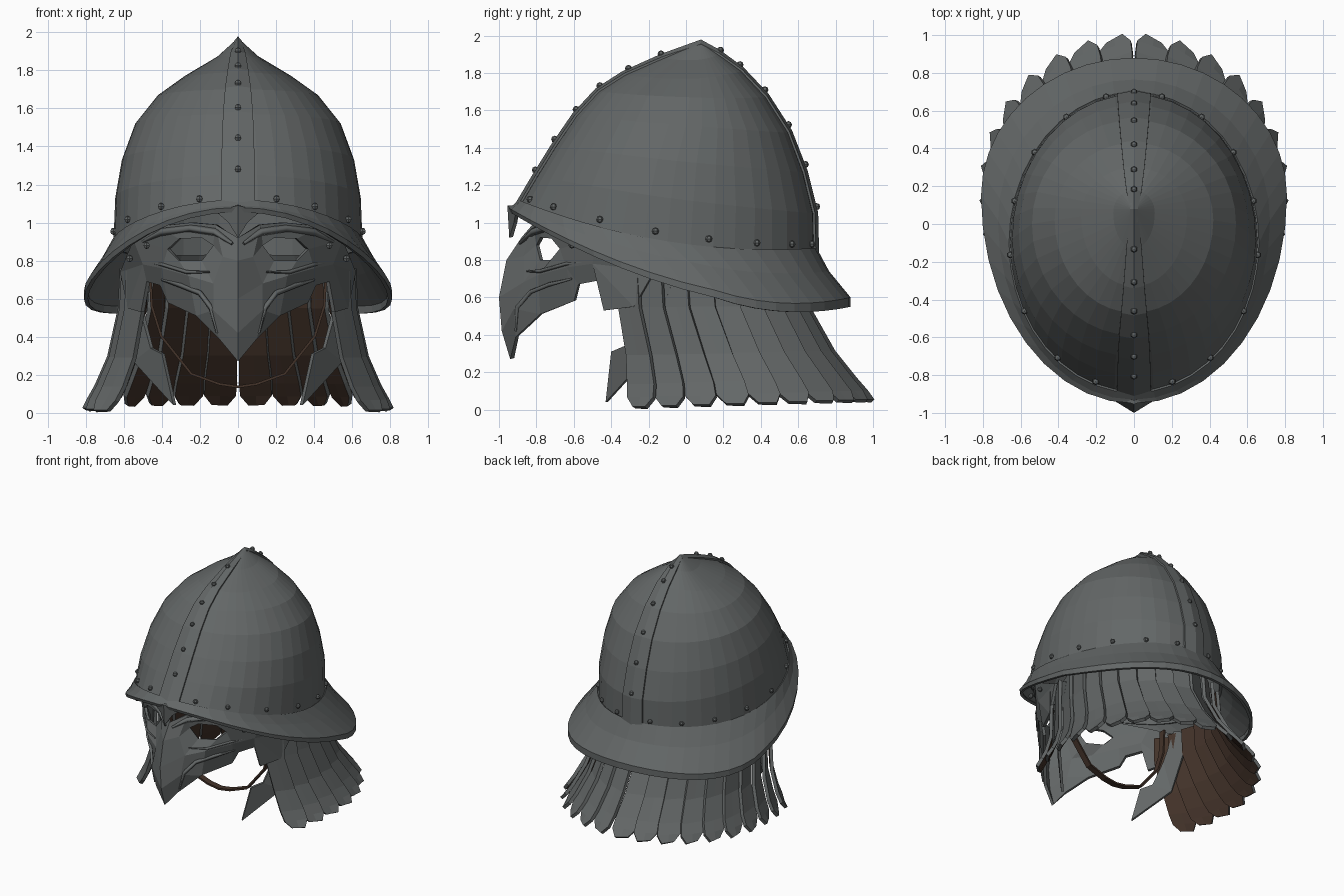
import bpy, bmesh, math
from mathutils import Vector

cube = bpy.data.objects.get("Cube")
if cube:
    bpy.data.objects.remove(cube)


def material(name, rgb):
    m = bpy.data.materials.new(name)
    m.use_nodes = True
    m.diffuse_color = (*rgb, 1)
    bsdf = m.node_tree.nodes["Principled BSDF"]
    bsdf.inputs["Base Color"].default_value = (*rgb, 1)
    bsdf.inputs["Roughness"].default_value = 0.7
    return m


STEEL = material("dark steel", (0.125, 0.135, 0.135))
LEATHER = material("brown leather", (0.055, 0.032, 0.022))


def sheet(name, verts, faces, thick, mats=(STEEL,), mirror=False):
    """Flat-shaded sheet facing outward, thickened inward; rear takes the last material."""
    bm = bmesh.new()
    vs = [bm.verts.new(v) for v in verts]
    for f in faces:
        bm.faces.new([vs[i] for i in f])
    bmesh.ops.recalc_face_normals(bm, faces=bm.faces)
    centre = Vector((0, 0, 0.6))
    facing = sum(f.normal.dot(f.calc_center_median() - centre) * f.calc_area() for f in bm.faces)
    if facing < 0:
        bmesh.ops.reverse_faces(bm, faces=bm.faces)
    me = bpy.data.meshes.new(name)
    bm.to_mesh(me)
    bm.free()
    for m in mats:
        me.materials.append(m)
    ob = bpy.data.objects.new(name, me)
    bpy.context.collection.objects.link(ob)
    if mirror:
        ob.modifiers.new("mirror", "MIRROR").merge_threshold = 0.002
    sol = ob.modifiers.new("thickness", "SOLIDIFY")
    sol.thickness, sol.offset = thick, -1
    sol.material_offset = len(mats) - 1
    return ob


def strips(rows, cols, closed=False):
    """Quad faces for a grid of rows x cols vertices."""
    last = cols if closed else cols - 1
    return [(r * cols + c, r * cols + (c + 1) % cols, (r + 1) * cols + (c + 1) % cols, (r + 1) * cols + c)
            for r in range(rows - 1) for c in range(last)]


def ring(row, a):
    """Point on an egg-shaped tilted ring; angle 0 is the front."""
    yf, zf, ym, xs, zs, yb, zb = row
    c = -math.cos(a)
    y = ym + c * ((yb - ym) if c > 0 else (ym - yf))
    return Vector((xs * math.sin(a), y, zs + (zb - zf) / 2 * c + ((zf + zb) / 2 - zs) * c * c))


# Rows: front y, front z, middle y, half width, middle z, back y, back z
SKULL = [
    (-.89, 1.10, -.1, .655, .88, .69, .83),
    (-.80, 1.25, -.08, .645, 1.13, .685, 1.05),
    (-.70, 1.41, -.05, .61, 1.33, .63, 1.27),
    (-.59, 1.57, 0, .54, 1.52, .55, 1.48),
    (-.47, 1.70, .02, .42, 1.67, .43, 1.67),
    (-.33, 1.79, .04, .28, 1.77, .30, 1.81),
    (-.13, 1.88, .06, .11, 1.87, .18, 1.90),
]
BRIM = [
    (-.893, 1.12, -.1, .662, .90, .698, .865),
    (-.93, 1.09, .02, .72, .79, .765, .74),
    (-.95, 1.08, .15, .81, .64, .88, .60),
    (-.94, 1.055, .15, .81, .60, .88, .55),
]
APEX = Vector((0, .08, 1.97))
SEG = 40
TURN = [2 * math.pi * i / SEG for i in range(SEG)]

# Skull bowl and flared brim
bowl = [ring(r, a) for r in SKULL for a in TURN] + [APEX]
top = (len(SKULL) - 1) * SEG
sheet("skull_bowl", bowl, strips(len(SKULL), SEG, True)
      + [(top + i, top + (i + 1) % SEG, len(bowl) - 1) for i in range(SEG)], .02)
sheet("flared_brim", [ring(r, a) for r in BRIM for a in TURN], strips(len(BRIM), SEG, True), .022)

# Raised comb running from brow over the apex to the nape
spine = [(r, 0) for r in SKULL] + [None] + [(r, math.pi) for r in reversed(SKULL)]
comb = []
for s in spine:
    for side, lift in ((-1, 0), (-1, .012), (0, .022), (1, .012), (1, 0)):
        if s is None:
            p = APEX + Vector((side * .02, 0, -abs(side) * .02))
            n = Vector((0, 0, .4))
        else:
            row, base = s
            turn = math.asin((.03 + row[3] * .09) / row[3]) * side
            p = ring(row, turn if base == 0 else base - turn)
            n = Vector((0, p.y - .05, (p.z - .9) * .8)).normalized()
        comb.append(p + n * lift)
sheet("crest_comb", comb, strips(len(spine), 5), .012)


# Rivets
def rivet(p, size=.019):
    bpy.ops.mesh.primitive_uv_sphere_add(segments=6, ring_count=4, radius=size, location=p)
    ob = bpy.context.object
    ob.name = "rivet"
    ob.data.materials.append(STEEL)


def blend(r, s, t):
    return [u + (v - u) * t for u, v in zip(r, s)]


for base in (0, math.pi):
    for r, s in zip(SKULL[1:], SKULL[2:] + [None]):
        p = ring(blend(r, s, .15) if s else r, base)
        rivet(p + Vector((0, p.y, p.z - 1)).normalized() * .022)
band = blend(SKULL[0], SKULL[1], .25)
for deg in (18, 38, 62, 85, 106, 127, 147, 167):
    for side in (-1, 1):
        p = ring(band, math.radians(deg) * side)
        rivet(p + Vector((p.x, p.y, 0)).normalized() * .005)
for side in (-1, 1):
    rivet((side * .48, -.61, .88))
    rivet((side * .57, -.4, .81))

# Neck guard of overlapping lames: height, radius, centre y, half width
LAME = [(.76, .60, .02, .064), (.55, .61, .03, .07), (.3, .665, .11, .078),
        (.15, .73, .16, .088), (.08, .77, .18, .085), (.03, .80, .19, .045)]
for i in range(10):
    a = math.radians(7.5 + 12.9 * i)
    # past the ears the guard runs a little straighter forward
    bend = a if a < math.pi / 2 else math.pi / 2 + (a - math.pi / 2) * .75
    out = Vector((math.sin(bend), math.cos(bend), 0))
    along = Vector((math.cos(bend), -math.sin(bend), 0))
    verts = []
    for z, r, cy, w in LAME:
        lift = .035 * math.cos(a) * (.76 - z)
        for s in (-1, 0, 1):
            place = Vector((math.sin(bend) * r, math.cos(a) * r + cy, z + lift))
            verts.append(place + along * (s * w) - out * (s * .018))
    sheet("neck_lame", verts, strips(len(LAME), 3), .025, (STEEL, LEATHER), True)

# Beaked face mask, one half
MASK = {
    "a0": (0, -.88, .92), "a1": (0, -.96, .80), "a2": (0, -1, .60), "a3": (0, -.985, .42), "a4": (0, -.94, .27),
    "t1": (.12, -.82, .99), "t2": (.25, -.76, 1.0), "t3": (.43, -.64, .98), "t4": (.55, -.48, .91),
    "t5": (.62, -.17, .74),
    "b1": (.08, -.87, .82), "b2": (.13, -.87, .68), "b3": (.13, -.92, .54), "b4": (.10, -.91, .39),
    "c1": (.26, -.79, .72), "c2": (.40, -.64, .76), "c3": (.50, -.5, .78),
    "l1": (.22, -.78, .51), "l2": (.37, -.60, .58), "l3": (.41, -.575, .67), "l4": (.48, -.47, .69),
    "l5": (.51, -.44, .53), "l6": (.58, -.28, .55),
    "e0": (.13, -.80, .88), "e1": (.19, -.78, .92), "e2": (.31, -.72, .915), "e3": (.37, -.675, .86),
    "e4": (.31, -.72, .80), "e5": (.19, -.78, .80),
}
PANELS = """a0 a1 b1 t1,a1 a2 b2 b1,a2 a3 b3 b2,a3 a4 b4 b3,t1 b1 e0,t1 e0 e1 t2,t2 e1 e2 t3,
t3 e2 e3 t4,b1 b2 e5 e0,b2 c1 e4 e5,c1 c2 e3 e4,c2 c3 t4 e3,b2 b3 l1 c1,b3 b4 l1,
c1 l1 l2 c2,c2 l2 l3,c2 l3 l4 c3,c3 l4 l5 l6,c3 l6 t5,c3 t5 t4"""
keys = list(MASK)
sheet("beaked_mask", MASK.values(),
      [[keys.index(k) for k in f.split()] for f in PANELS.split(",")], .022, mirror=True)


# Raised ridges on the mask
def ridge(name, pts, radius):
    for side in (-1, 1):
        cu = bpy.data.curves.new(name, "CURVE")
        cu.dimensions = "3D"
        cu.bevel_depth, cu.bevel_resolution, cu.use_fill_caps = radius, 0, True
        sp = cu.splines.new("POLY")
        sp.points.add(len(pts) - 1)
        for i, (x, y, z) in enumerate(pts):
            sp.points[i].co = (x * side, y, z, 1)
            sp.points[i].radius = .45 if i in (0, len(pts) - 1) else 1
        cu.materials.append(STEEL)
        bpy.context.collection.objects.link(bpy.data.objects.new(name, cu))


ridge("brow_ridge", [(.03, -.89, .89), (.12, -.82, .95), (.25, -.755, .97), (.40, -.66, .95), (.50, -.53, .90)], .02)
ridge("beak_ridge", [(.11, -.91, .42), (.14, -.90, .55), (.20, -.83, .63), (.30, -.73, .67), (.40, -.61, .70)], .014)
ridge("cheek_ridge", [(.15, -.85, .74), (.27, -.78, .74), (.40, -.64, .78), (.50, -.49, .79)], .01)

# Pointed nasal hook under the front of the brim
sheet("nasal_hook", [(0, -.955, 1.09), (.12, -.91, 1.06), (.05, -.92, 1.0), (0, -.945, .92)],
      [(0, 1, 2, 3)], .02, mirror=True)

# Angled cheek plates
sheet("cheek_plate", [(.57, -.21, .78), (.51, -.26, .52), (.46, -.33, .34), (.40, -.40, .31),
                      (.34, -.43, .04), (.55, -.22, .27), (.60, -.06, .72)],
      [(0, 1, 5, 6), (1, 2, 5), (2, 3, 4, 5)], .02, mirror=True)

# Leather chin strap
path = [(.47, .76), (.46, .56), (.41, .40), (.25, .20), (.1, .145), (0, .13)]
sheet("chin_strap", [(x, y, z) for x, z in path for y in (-.25, -.2)],
      strips(len(path), 2), .014, (LEATHER,), True)
